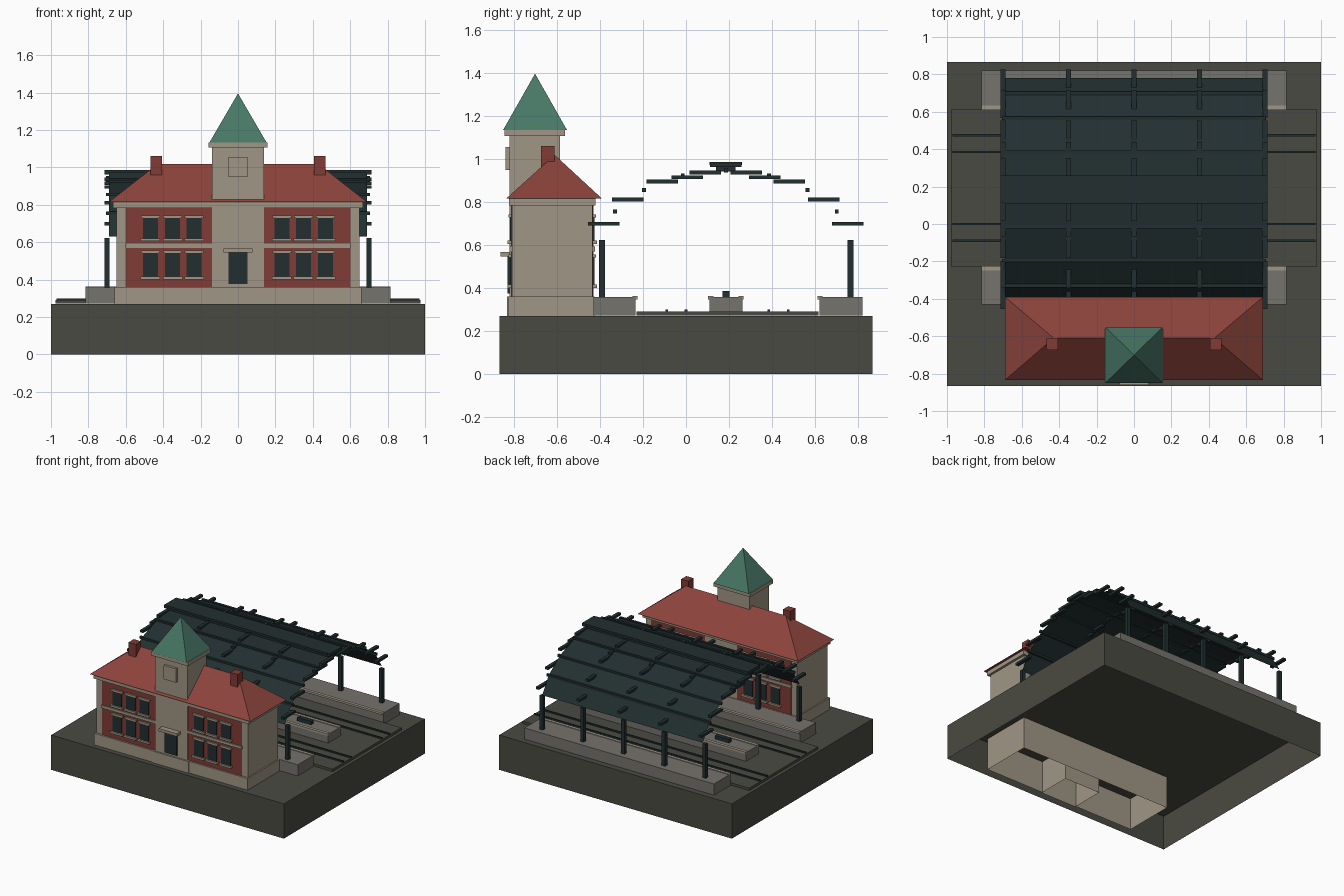
import bpy, bmesh

if "Cube" in bpy.data.objects:
    bpy.data.objects.remove(bpy.data.objects["Cube"], do_unlink=True)


def material(name, *rgb):
    lin = [((c / 255 + 0.055) / 1.055) ** 2.4 for c in rgb] + [1]
    m = bpy.data.materials.new(name)
    m.use_nodes = True
    m.diffuse_color = lin
    m.node_tree.nodes["Principled BSDF"].inputs["Base Color"].default_value = lin
    return m


STONE = material("beige stone", 160, 150, 133)
BRICK = material("red brick", 128, 60, 53)
ROOF = material("red roof tile", 140, 68, 60)
COPPER = material("green copper", 72, 120, 102)
GROUND = material("dark ground", 74, 74, 66)
PAVING = material("grey paving", 118, 115, 108)
IRON = material("dark iron", 34, 47, 48)
GLASS = material("dark glass", 35, 46, 47)


def finish(name, bm, mat):
    me = bpy.data.meshes.new(name)
    bm.to_mesh(me)
    bm.free()
    me.materials.append(mat)
    ob = bpy.data.objects.new(name, me)
    bpy.context.collection.objects.link(ob)
    return ob


def box(name, mat, xs, ys, zs, open_bottom=False):
    """Box between two limits on each axis."""
    bm = bmesh.new()
    bmesh.ops.create_cube(bm, size=1)
    for v in bm.verts:
        v.co = [lim[0] if c < 0 else lim[1] for c, lim in zip(v.co, (xs, ys, zs))]
    if open_bottom:
        low = [f for f in bm.faces if f.normal.z < -0.9]
        bmesh.ops.delete(bm, geom=low, context="FACES")
    return finish(name, bm, mat)


def around(c, half):
    return (c - half, c + half)


def hip_roof(name, mat, half_x, ys, zs, ridge_half, ridge_y):
    """Closed roof; a zero ridge gives a pyramid."""
    bm = bmesh.new()
    pts = [(x, y, zs[0]) for x in (-half_x, half_x) for y in ys]
    pts += [(x, ridge_y, zs[1]) for x in {-ridge_half, ridge_half}]
    for p in pts:
        bm.verts.new(p)
    bmesh.ops.convex_hull(bm, input=bm.verts[:])
    bmesh.ops.dissolve_limit(bm, angle_limit=0.01, verts=bm.verts[:], edges=bm.edges[:])
    return finish(name, bm, mat)


# Ground block, open below, and track bed
box("ground_block", GROUND, (-1, 1), (-0.865, 0.865), (0, 0.27), True)
box("track_bed", GROUND, (-0.975, 0.975), (-0.23, 0.615), (0.271, 0.29), True)
for y in (-0.09, 0, 0.385, 0.475):
    box("rail", IRON, (-0.97, 0.97), around(y, 0.006), (0.29, 0.3))

# Platforms with stone edges
for name, half, ys, edges in (
    ("front_platform", 0.815, (-0.43, -0.235), (-0.237,)),
    ("rear_platform", 0.815, (0.62, 0.82), (0.622,)),
    ("island_platform", 0.7, (0.108, 0.262), (0.115, 0.255)),
):
    box(name, PAVING, (-half, half), ys, (0.271, 0.358), True)
    for y in edges:
        box(name + "_edge", STONE, (-half, half), around(y, 0.012), (0.347, 0.363))
for x in (-0.45, 0, 0.45):
    box("bench", IRON, around(x, 0.06), around(0.185, 0.016), (0.358, 0.385))

# Station building
box("plinth", STONE, (-0.66, 0.66), (-0.825, -0.425), (0.02, 0.36), True)
box("tower_plinth", STONE, (-0.155, 0.155), (-0.832, -0.57), (0.02, 0.36), True)
box("walls", STONE, (-0.65, 0.65), (-0.808, -0.435), (0.36, 0.785))
box("cornice", STONE, (-0.668, 0.668), (-0.822, -0.42), (0.783, 0.815))
hip_roof("main_roof", ROOF, 0.69, (-0.835, -0.39), (0.815, 1.018), 0.43, -0.61)

# Brick panels, bands and windows on front and rear
for wall, out in ((-0.808, -1), (-0.435, 1)):
    def depth(a, b):
        return sorted((wall + out * a, wall + out * b))
    for side in (-1, 1):
        def across(c, half):
            return around(side * c, half)
        box("brick_panel", BRICK, across(0.37, 0.232), depth(-0.01, 0.004), (0.36, 0.782))
        box("floor_band", STONE, across(0.37, 0.235), depth(-0.01, 0.012), (0.57, 0.592))
        for low, high in ((0.415, 0.542), (0.62, 0.728)):
            for x in (0.235, 0.35, 0.468):
                box("window", GLASS, across(x, 0.04), depth(-0.01, 0.01), (low, high))
                box("window_sill", STONE, across(x, 0.052), depth(-0.01, 0.022), (low - 0.015, low))
                box("window_lintel", STONE, across(x, 0.05), depth(-0.01, 0.016), (high, high + 0.014))
box("rear_centre_bay", STONE, (-0.138, 0.138), (-0.45, -0.43), (0.36, 0.785))

# Tower with door, plaque and spire
box("tower", STONE, (-0.138, 0.138), (-0.82, -0.585), (0.36, 1.108))
box("tower_eave", STONE, (-0.158, 0.158), (-0.842, -0.562), (1.106, 1.134))
hip_roof("spire", COPPER, 0.152, (-0.849, -0.553), (1.134, 1.395), 0, -0.701)
box("door", GLASS, (-0.052, 0.052), (-0.828, -0.81), (0.375, 0.545))
box("door_canopy", STONE, (-0.078, 0.078), (-0.862, -0.81), (0.545, 0.567))
box("tower_plaque", STONE, (-0.052, 0.052), (-0.838, -0.81), (0.948, 1.055))
for x in (-0.438, 0.438):
    box("chimney", BRICK, around(x, 0.031), around(-0.642, 0.032), (0.93, 1.06))

# Vaulted train shed: a thin sheet along a half-arch profile
MID = 0.185
ARCH = [(0.595, 0.63), (0.515, 0.755), (0.38, 0.855), (0.2, 0.922), (0, 0.945)]
profile = [(MID - r, z) for r, z in ARCH] + [(MID + r, z) for r, z in ARCH[-2::-1]]
bm = bmesh.new()
rows = [[bm.verts.new((x, y, z)) for y, z in profile] for x in (-0.69, 0.69)]
for i in range(len(profile) - 1):
    bm.faces.new((rows[0][i], rows[1][i], rows[1][i + 1], rows[0][i + 1]))
finish("shed_roof", bm, IRON)

# Purlins along the vault, ribs across it, and posts
for y, z in profile[1:-1]:
    box("purlin", IRON, (-0.705, 0.705), around(y, 0.009), around(z, 0.009))
box("ridge_base", IRON, (-0.69, 0.69), around(MID, 0.045), (0.94, 0.972))
box("ridge_cap", IRON, (-0.69, 0.69), around(MID, 0.075), (0.97, 0.986))
RIBS = [(0.567, 0.698), (0.455, 0.81), (0.295, 0.895), (0.18, 0.914), (0.095, 0.936)]
for x in (-0.7, -0.35, 0, 0.35, 0.7):
    for r, z in RIBS:
        for y in (MID - r, MID + r):
            box("rib", IRON, around(x, 0.013), around(y, 0.073), around(z, 0.009))
    box("rib_crown", IRON, around(x, 0.013), around(MID, 0.073), (0.962, 0.986))
    for y in (-0.39, 0.764):
        box("post", IRON, around(x, 0.014), around(y, 0.014), (0.358, 0.622))
